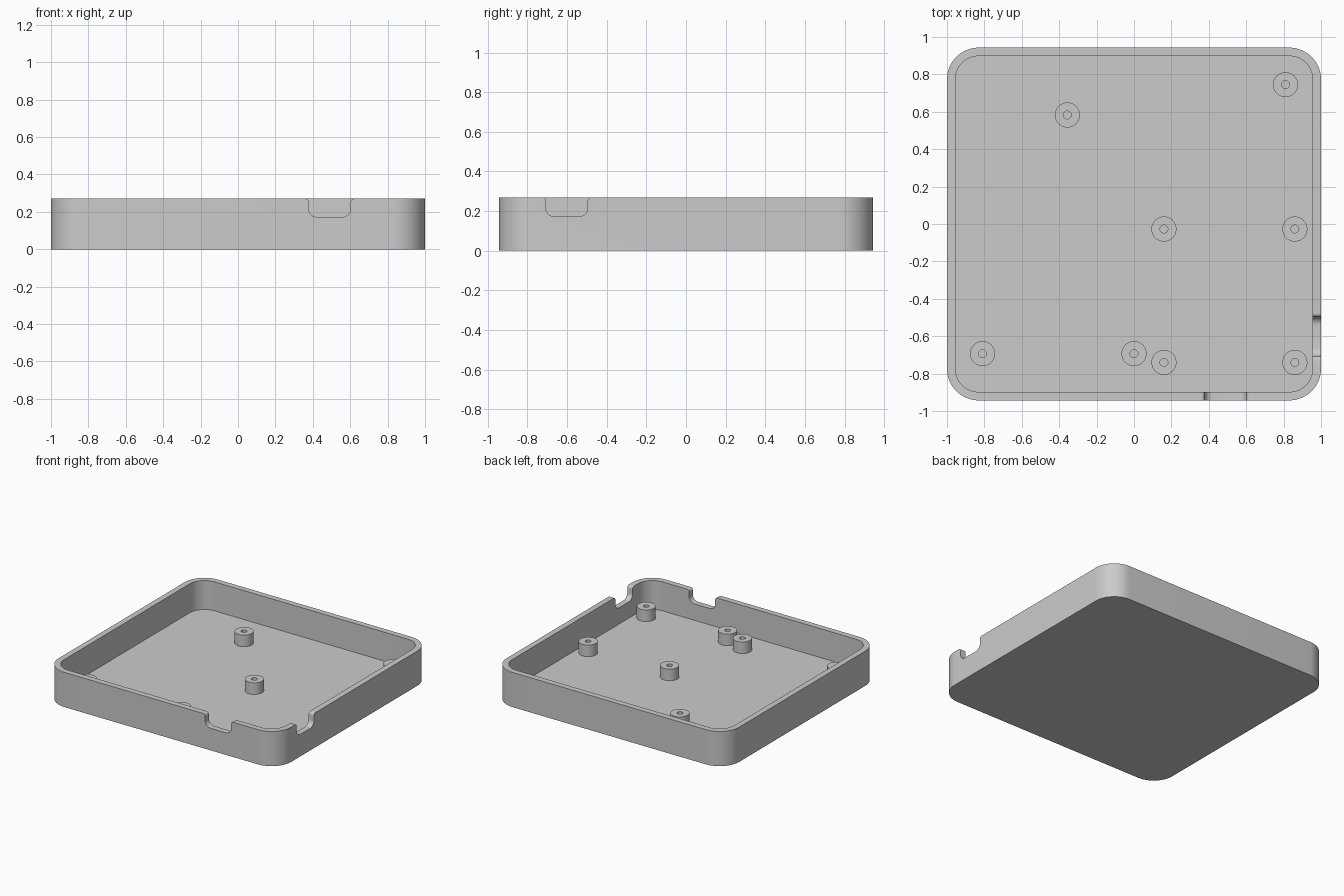
import bpy, bmesh
from math import pi, cos, sin, radians
from mathutils import Matrix

cube = bpy.data.objects.get("Cube")
if cube:
    bpy.data.objects.remove(cube, do_unlink=True)

HX, HY, HEIGHT = 1.0, 0.943, 0.27
WALL, FLOOR, CORNER = 0.045, 0.045, 0.17
POST_TOP = 0.135

grey = bpy.data.materials.new("plain grey")
grey.use_nodes = True
grey.diffuse_color = (0.6, 0.6, 0.6, 1)
grey.node_tree.nodes["Principled BSDF"].inputs["Base Color"].default_value = (0.6, 0.6, 0.6, 1)


def arc(cx, cy, r, a0, a1, n):
    """Points on an arc, angles in degrees."""
    angles = [radians(a0 + (a1 - a0) * i / n) for i in range(n + 1)]
    return [(cx + r * cos(a), cy + r * sin(a)) for a in angles]


def rounded_rect(hx, hy, r):
    points = []
    for i, (sx, sy) in enumerate([(1, 1), (-1, 1), (-1, -1), (1, -1)]):
        points += arc(sx * (hx - r), sy * (hy - r), r, 90 * i, 90 * i + 90, 16)
    return points


def circle(r, n=32):
    return arc(0, 0, r, 0, 360, n)[:-1]


def stacked(name, rings):
    """Bridge a chain of (outline, z) rings and cap both ends."""
    bm = bmesh.new()
    loops = [[bm.verts.new((x, y, z)) for x, y in pts] for pts, z in rings]
    for low, high in zip(loops, loops[1:]):
        n = len(low)
        for i in range(n):
            j = (i + 1) % n
            bm.faces.new((low[i], low[j], high[j], high[i]))
    bm.faces.new(loops[0])
    bm.faces.new(loops[-1])
    bmesh.ops.recalc_face_normals(bm, faces=bm.faces)
    mesh = bpy.data.meshes.new(name)
    bm.to_mesh(mesh)
    bm.free()
    mesh.materials.append(grey)
    obj = bpy.data.objects.new(name, mesh)
    bpy.context.collection.objects.link(obj)
    return obj


def activate(obj):
    bpy.ops.object.select_all(action="DESELECT")
    obj.select_set(True)
    bpy.context.view_layer.objects.active = obj


def smooth(obj):
    activate(obj)
    bpy.ops.object.shade_smooth_by_angle(angle=radians(35))


# Open tray: outer wall, rim, inner wall and floor
outer = rounded_rect(HX, HY, CORNER)
inner = rounded_rect(HX - WALL, HY - WALL, CORNER - WALL)
tray = stacked("tray", [(outer, 0), (outer, HEIGHT), (inner, HEIGHT), (inner, FLOOR)])


def cut_notch(centre, half, matrix):
    """Cut a rim notch with rounded bottom corners and flared lips."""
    bottom, r, lip, over = 0.172, 0.045, 0.018, 0.05
    right = arc(half - r, bottom + r, r, -90, 0, 8)
    right += arc(half + lip, HEIGHT - lip, lip, 180, 90, 6)
    right.append((half + lip, HEIGHT + over))
    outline = right + [(-x, y) for x, y in reversed(right)]
    cutter = stacked("notch_cutter", [(outline, -0.1), (outline, 0.1)])
    cutter.hide_render = True
    cutter.data.transform(Matrix.Translation(centre) @ matrix @ Matrix.Rotation(pi / 2, 4, "X"))
    activate(tray)
    mod = tray.modifiers.new("notch", "BOOLEAN")
    mod.operation, mod.solver, mod.object = "DIFFERENCE", "EXACT", cutter
    bpy.ops.object.modifier_apply(modifier=mod.name)
    bpy.data.objects.remove(cutter, do_unlink=True)


# Cable notches in the front and side walls
cut_notch((0.49, -HY, 0), 0.112, Matrix.Identity(4))
cut_notch((HX, -0.602, 0), 0.106, Matrix.Rotation(pi / 2, 4, "Z"))
smooth(tray)

# Hollow screw posts standing on the floor
posts = [(0.81, 0.745), (-0.356, 0.583), (0.16, -0.027), (0.86, -0.027),
         (-0.81, -0.693), (0, -0.693), (0.16, -0.74), (0.86, -0.74)]
wide, hole = circle(0.067), circle(0.021)
for i, (x, y) in enumerate(posts):
    post = stacked(f"screw_post_{i + 1}", [(wide, FLOOR - 0.01), (wide, POST_TOP),
                                           (hole, POST_TOP), (hole, FLOOR + 0.002)])
    post.location = (x, y, 0)
    smooth(post)
